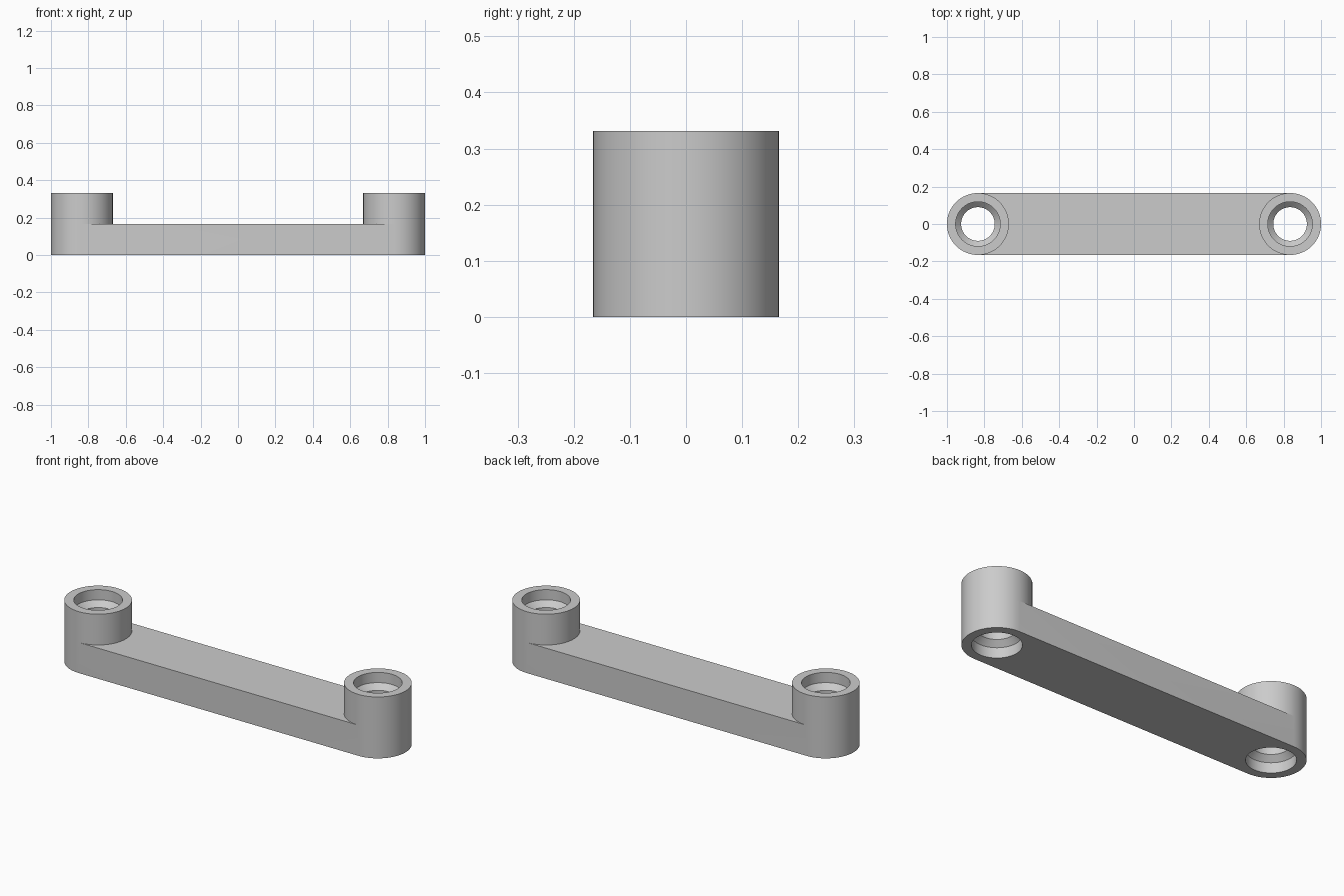
import bpy, bmesh, math

if "Cube" in bpy.data.objects:
    bpy.data.objects.remove(bpy.data.objects["Cube"], do_unlink=True)

SEG = 64              # sides of each round boss
R = 0.1655            # boss radius and half width of the bar
CX = 1 - R            # distance of each boss axis from the middle
BAR, TOP = 0.165, 0.331
MOUTH, BORE = 0.119, 0.09    # wide recess and narrow bore radii
DEPTH, CONE = 0.055, 0.028   # recess depth, height of the sloped shoulder

grey = bpy.data.materials.new("plain_grey")
grey.use_nodes = True
colour = (0.6, 0.6, 0.6, 1)
grey.diffuse_color = colour
grey.node_tree.nodes["Principled BSDF"].inputs["Base Color"].default_value = colour

bm = bmesh.new()


def face(*points):
    bm.faces.new([bm.verts.new(p) for p in points])


def ring_point(side, radius, i, z):
    """Point on a boss; steps 0 to SEG/2 run along the half facing the bar."""
    a = -math.pi / 2 + 2 * math.pi * i / SEG
    return (side * (CX - radius * math.cos(a)), radius * math.sin(a), z)


# Boss: closed section with a recess at both ends of the bore
section = [(R, 0), (R, BAR), (R, TOP), (MOUTH, TOP), (MOUTH, TOP - DEPTH),
           (BORE, TOP - DEPTH - CONE), (BORE, DEPTH + CONE), (MOUTH, DEPTH), (MOUTH, 0)]
for side in (-1, 1):
    for i in range(SEG):
        for k, (r0, z0) in enumerate(section):
            if k == 0 and i < SEG // 2:
                continue      # open where the bar joins
            r1, z1 = section[(k + 1) % len(section)]
            face(ring_point(side, r0, i, z0), ring_point(side, r0, i + 1, z0),
                 ring_point(side, r1, i + 1, z1), ring_point(side, r1, i, z1))

# Bar: top and bottom strips running from boss to boss
for z in (0, BAR):
    for i in range(SEG // 2):
        face(ring_point(-1, R, i, z), ring_point(1, R, i, z),
             ring_point(1, R, i + 1, z), ring_point(-1, R, i + 1, z))

# Bar: front and back walls
for i in (0, SEG // 2):
    face(ring_point(-1, R, i, 0), ring_point(1, R, i, 0),
         ring_point(1, R, i, BAR), ring_point(-1, R, i, BAR))

bmesh.ops.remove_doubles(bm, verts=bm.verts[:], dist=0.0001)
bmesh.ops.recalc_face_normals(bm, faces=bm.faces[:])

mesh = bpy.data.meshes.new("link_arm")
bm.to_mesh(mesh)
bm.free()
mesh.materials.append(grey)
arm = bpy.data.objects.new("link_arm", mesh)
bpy.context.scene.collection.objects.link(arm)

# Smooth round walls, crisp edges
bpy.ops.object.select_all(action="DESELECT")
arm.select_set(True)
bpy.context.view_layer.objects.active = arm
bpy.ops.object.shade_smooth_by_angle(angle=math.radians(30))
